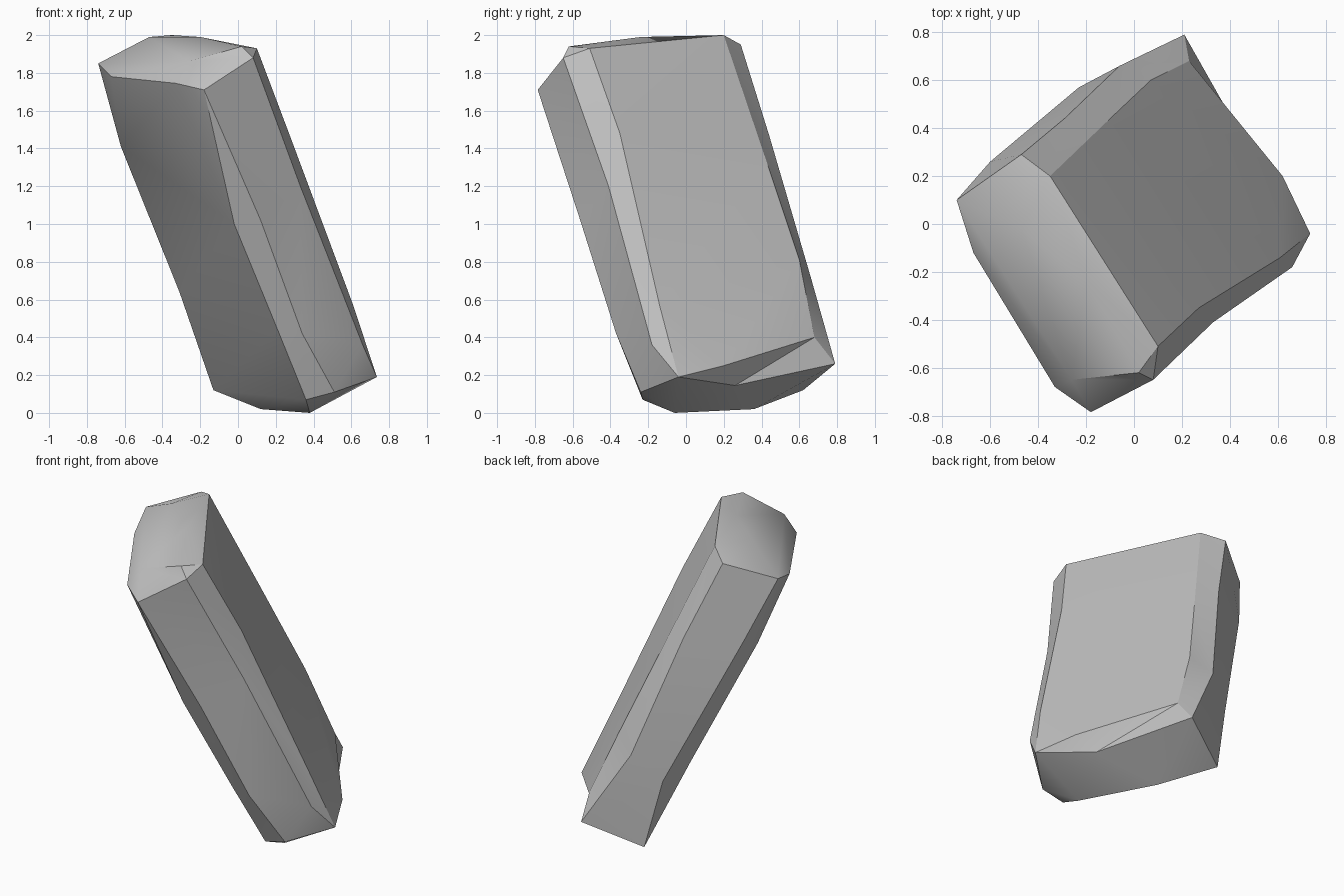
import bpy
import bmesh
import math

cube = bpy.data.objects.get("Cube")
if cube:
    bpy.data.objects.remove(cube, do_unlink=True)

# Long edges of the leaning slab, each from the top end to the foot, in order around it
edges = [
    [(-.74, .10, 1.85), (-.60, .26, 1.46), (-.23, .57, .56), (-.13, .62, .12)],    # outer left
    [(-.74, .10, 1.85), (-.62, .14, 1.41), (-.31, .40, .64), (-.13, .62, .12)],    # left bevel
    [(-.18, -.785, 1.71), (-.02, -.54, 1.0), (.21, -.36, .44), (.36, -.23, .07)],  # front
    [(-.18, -.785, 1.71), (.12, -.56, 1.02), (.34, -.37, .42), (.51, -.24, .11)],  # front bevel
    [(.08, -.65, 1.88), (.33, -.41, 1.20), (.66, -.18, .36), (.735, -.04, .19)],   # right bevel
    [(.10, -.51, 1.93), (.27, -.35, 1.48), (.61, -.14, .57), (.735, -.04, .19)],   # right
    [(.10, -.51, 1.93), (.27, -.35, 1.48), (.61, -.14, .57), (.62, .20, .25)],     # right foot lip
    [(-.35, .20, 2.0), (-.11, .43, 1.32), (.07, .60, .81), (.23, .68, .40)],       # back bevel
    [(-.47, .29, 1.95), (-.29, .44, 1.47), (-.06, .66, .72), (.21, .79, .26)],     # back
]

# Corners of the two ends
A, _, C, _, D, E, _, G, H = [e[0] for e in edges]
W, _, X, Y, P, _, S, R, Q = [e[-1] for e in edges]
B, B2, K, F = (-.67, -.12, 1.78), (-.33, -.68, 1.745), (-.26, -.65, 1.86), (.02, -.62, 1.94)
N1, N2 = (-.47, -.02, 1.99), (-.20, -.24, 1.99)
Z, U, V = (.51, .26, .145), (.38, -.06, 0), (.12, .36, .02)

top_end = [(A, H, N1), (H, G, N1), (G, N2, N1), (G, E, N2), (E, F, N2), (F, K, N2),
           (K, N1, N2), (K, A, N1), (A, K, B), (K, B2, B), (K, C, B2), (K, D, C),
           (K, F, D), (F, E, D)]
foot_end = [(P, S, Z), (S, R, Z), (R, Q, Z), (P, Z, U), (Z, V, U), (Z, Q, V),
            (W, V, Q), (P, U, Y), (Y, U, X), (X, U, V), (X, V, W)]

bm = bmesh.new()
points = {}


def add_face(corners):
    """Face from points, sharing vertices and dropping repeated corners."""
    unique = list(dict.fromkeys(corners))
    if len(unique) < 3:
        return
    for p in unique:
        if p not in points:
            points[p] = bm.verts.new(p)
    bm.faces.new([points[p] for p in unique])


# Long sides between neighbouring edges
for i, left in enumerate(edges):
    right = edges[(i + 1) % len(edges)]
    for k in range(3):
        if i == 1 and k == 0:
            # Front side meets the extra corners of the top end
            b1, c1 = left[1], right[1]
            for tri in [(A, B, b1), (B, B2, b1), (b1, B2, c1), (B2, C, c1)]:
                add_face(tri)
        else:
            add_face((left[k], right[k], right[k + 1], left[k + 1]))

# Both ends
for tri in top_end + foot_end:
    add_face(tri)

bmesh.ops.triangulate(bm, faces=bm.faces[:])
bmesh.ops.recalc_face_normals(bm, faces=bm.faces[:])
mesh = bpy.data.meshes.new("stone_slab")
bm.to_mesh(mesh)
bm.free()
slab = bpy.data.objects.new("stone_slab", mesh)
bpy.context.collection.objects.link(slab)

# Plain grey stone
stone = bpy.data.materials.new("grey_stone")
stone.use_nodes = True
grey = (.53, .53, .53, 1)
stone.diffuse_color = grey
stone.node_tree.nodes["Principled BSDF"].inputs["Base Color"].default_value = grey
mesh.materials.append(stone)

# Soft faces with crisp edges
bpy.ops.object.select_all(action='DESELECT')
slab.select_set(True)
bpy.context.view_layer.objects.active = slab
bpy.ops.object.shade_smooth_by_angle(angle=math.radians(30))
